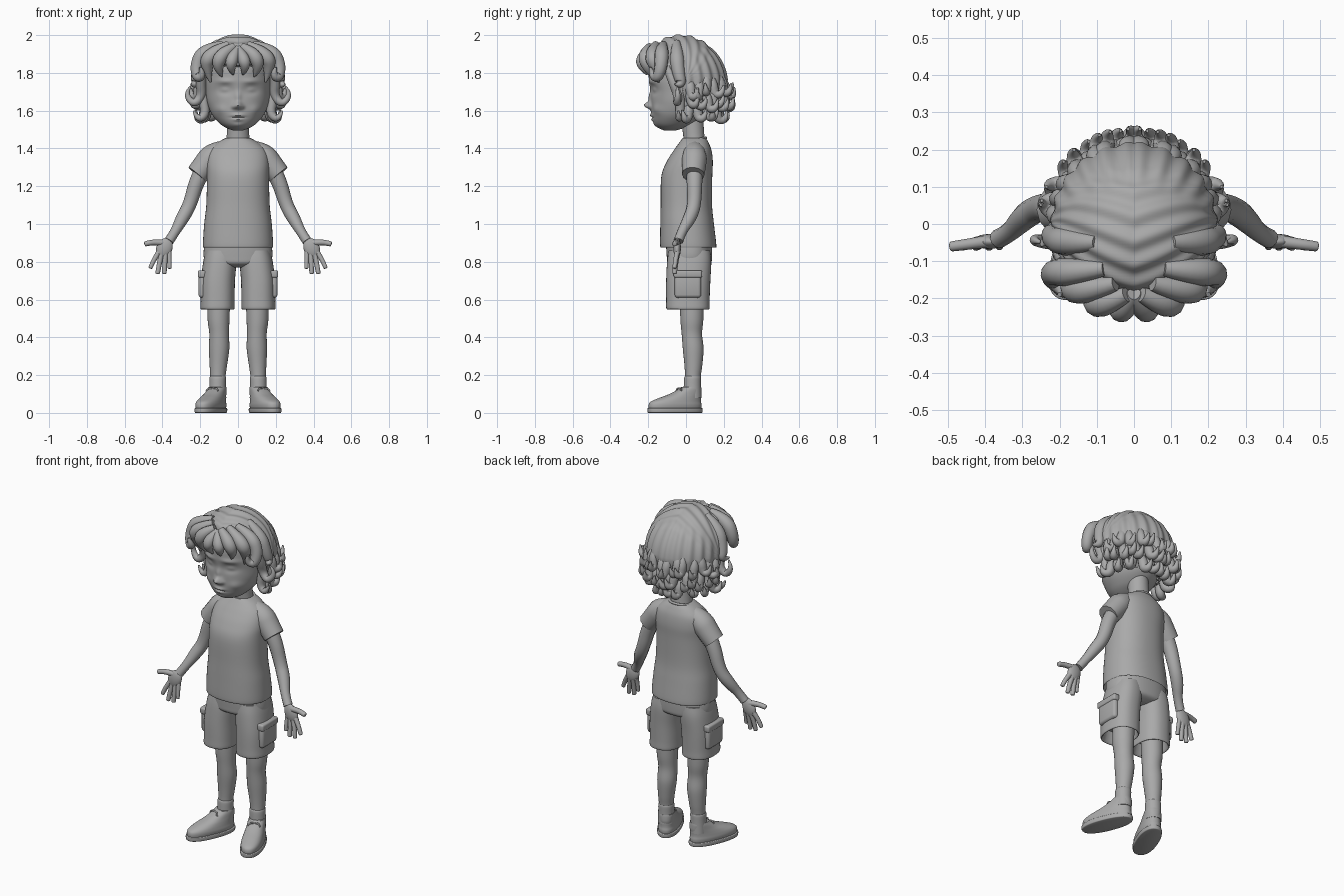
import bpy, bmesh, math, random
from mathutils import Matrix, Vector

random.seed(4)
if "Cube" in bpy.data.objects:
    bpy.data.objects.remove(bpy.data.objects["Cube"], do_unlink=True)

clay = bpy.data.materials.new("plain_grey")
clay.use_nodes = True
GREY = (0.4, 0.4, 0.4, 1)
clay.diffuse_color = GREY
clay.node_tree.nodes["Principled BSDF"].inputs["Base Color"].default_value = GREY
parts = []


def finish(name, bm, mirror=False):
    bmesh.ops.recalc_face_normals(bm, faces=bm.faces[:])
    mesh = bpy.data.meshes.new(name)
    bm.to_mesh(mesh)
    bm.free()
    mesh.materials.clear()
    mesh.materials.append(clay)
    ob = bpy.data.objects.new(name, mesh)
    bpy.context.collection.objects.link(ob)
    if mirror:
        ob.modifiers.new("mirror", 'MIRROR').use_mirror_merge = False
    parts.append(ob)
    return ob


def smooth_rings(rings, steps):
    out = []
    for i in range(len(rings) - 1):
        a, b, c, d = (rings[max(i - 1, 0)], rings[i], rings[i + 1],
                      rings[min(i + 2, len(rings) - 1)])
        for s in range(steps):
            t = s / steps
            out.append([q + 0.5 * t * (r - p + t * (2 * p - 5 * q + 4 * r - w
                        + t * (3 * (q - r) + w - p))) for p, q, r, w in zip(a, b, c, d)])
    return out + [list(rings[-1])]


def loft(name, rings, mirror=False, n=40, steps=5, power=2.0, sculpt=None, matrix=None):
    """Rings are (z, centre x, centre y, radius x, radius y)."""
    bm = bmesh.new()
    loops = []
    for z, cx, cy, rx, ry in smooth_rings(rings, steps):
        loop = []
        for k in range(n):
            c, s = math.cos(math.tau * k / n), math.sin(math.tau * k / n)
            x = cx + rx * math.copysign(abs(c) ** (2 / power), c)
            y = cy + ry * math.copysign(abs(s) ** (2 / power), s)
            loop.append(bm.verts.new(sculpt(x, y, z) if sculpt else (x, y, z)))
        loops.append(loop)
    for a, b in zip(loops, loops[1:]):
        for k in range(n):
            j = (k + 1) % n
            bm.faces.new((a[k], a[j], b[j], b[k]))
    bm.faces.new(loops[0][::-1])
    bm.faces.new(loops[-1])
    if matrix:
        bm.transform(matrix)
    return finish(name, bm, mirror)


def tubes(name, paths, mirror=True, matrix=None):
    """Each path is a list of (x, y, z, radius)."""
    cu = bpy.data.curves.new(name + "_path", 'CURVE')
    cu.dimensions, cu.bevel_depth, cu.bevel_resolution = '3D', 1, 4
    cu.use_fill_caps = True
    for path in paths:
        sp = cu.splines.new('NURBS')
        sp.points.add(len(path) - 1)
        for p, (x, y, z, r) in zip(sp.points, path):
            p.co, p.radius = (x, y, z, 1), r
        sp.order_u, sp.use_endpoint_u, sp.resolution_u = 3, True, 7
    tmp = bpy.data.objects.new(name + "_path", cu)
    bpy.context.collection.objects.link(tmp)
    dg = bpy.context.evaluated_depsgraph_get()
    mesh = bpy.data.meshes.new_from_object(tmp.evaluated_get(dg))
    bm = bmesh.new()
    bm.from_mesh(mesh)
    bpy.data.objects.remove(tmp, do_unlink=True)
    bpy.data.meshes.remove(mesh)
    if matrix:
        bm.transform(matrix)
    return finish(name, bm, mirror)


def ball(name, loc, size, turn=0, mirror=True):
    bm = bmesh.new()
    bmesh.ops.create_uvsphere(bm, u_segments=24, v_segments=14, radius=1)
    bm.transform(Matrix.Translation(loc) @ Matrix.Rotation(turn, 4, 'Y')
                 @ Matrix.Diagonal((*size, 1)))
    return finish(name, bm, mirror)


def box(name, loc, size, bevel):
    bm = bmesh.new()
    bmesh.ops.create_cube(bm, size=1)
    bm.transform(Matrix.Translation(loc) @ Matrix.Diagonal((*size, 1)))
    bmesh.ops.bevel(bm, geom=bm.edges[:], offset=bevel, segments=3, profile=0.5, affect='EDGES')
    return finish(name, bm, True)


# Head with sculpted face: x, z, width, height, depth of each soft bump
BUMPS = [(0, 1.628, .02, .018, .038), (.022, 1.62, .012, .01, .012), (0, 1.67, .015, .03, .012),
         (.07, 1.71, .035, .022, -.02), (.07, 1.71, .026, .015, .016), (.07, 1.755, .04, .012, .008),
         (0, 1.575, .03, .009, .01), (0, 1.564, .035, .004, -.007), (0, 1.552, .022, .008, .008),
         (0, 1.52, .03, .015, .006), (.095, 1.605, .03, .025, .008)]


def face(x, y, z):
    if y < -0.05:
        y -= sum(h * math.exp(-((abs(x) - bx) / w) ** 2 - ((z - bz) / v) ** 2)
                 for bx, bz, w, v, h in BUMPS)
    return x, y, z


loft("head", [(1.495, 0, -.085, .025, .03), (1.51, 0, -.075, .065, .07), (1.535, 0, -.06, .1, .11),
              (1.58, 0, -.04, .138, .142), (1.64, 0, -.025, .162, .16), (1.7, 0, -.015, .172, .172),
              (1.77, 0, -.012, .176, .185), (1.85, 0, -.02, .165, .17), (1.92, 0, -.02, .1, .11)],
     n=128, steps=9, sculpt=face)
ball("ear", (.175, .01, 1.65), (.018, .03, .045))
loft("neck", [(1.38, 0, .05, .07, .06), (1.46, 0, .042, .06, .056), (1.58, 0, .03, .058, .06)])

# Hair cap with wavy ridges, tucked inside the head where the face is bare
bm = bmesh.new()
bmesh.ops.create_uvsphere(bm, u_segments=160, v_segments=90, radius=1)
bm.transform(Matrix.Rotation(math.pi / 2, 4, 'Y'))
for v in bm.verts:
    d = v.co.normalized()
    lat = abs(math.asin(max(-1, min(1, d.x))))
    over = math.sin(20 * (math.atan2(d.z, d.y) + .35 * lat)) * math.cos(lat)
    down = math.sin(26 * math.atan2(abs(d.x), d.y + .25)) * math.hypot(d.x, d.y)
    back = max(0, min(1, (d.y - d.z + .3) * 2))
    r = 1 + .022 * (over * (1 - back) + down * back)
    x, y, z = .222 * r * d.x, .217 * r * d.y - .03 * max(d.z, 0), 1.77 + .23 * r * d.z
    bare = (y < -.02 and z < 1.79) or (y < -.1 and z < 1.84) or z < 1.585
    k = .68 if bare else 1
    v.co = (x * k, y * k, 1.77 + (z - 1.77) * k)
finish("hair_cap", bm)

# Fringe and temple locks
tubes("fringe_locks", [
    [(0, -.19, 1.93, .02), (.03, -.235, 1.88, .035), (.04, -.23, 1.83, .028), (.025, -.205, 1.79, .004)],
    [(.02, -.19, 1.94, .02), (.09, -.22, 1.9, .04), (.11, -.205, 1.83, .032), (.085, -.185, 1.78, .004)],
    [(.05, -.16, 1.95, .02), (.15, -.185, 1.9, .042), (.17, -.16, 1.83, .034), (.145, -.145, 1.75, .004)],
    [(.08, -.12, 1.95, .02), (.18, -.13, 1.92, .04), (.222, -.13, 1.84, .034), (.215, -.15, 1.77, .028),
     (.185, -.18, 1.79, .02), (.2, -.19, 1.83, .006)],
    [(.1, -.05, 1.96, .02), (.18, -.05, 1.9, .04), (.215, -.04, 1.8, .034), (.225, -.02, 1.73, .025),
     (.25, -.06, 1.74, .004)]])
tubes("temple_curls", [
    [(.185, -.1, 1.83, .02), (.2, -.07, 1.76, .028), (.19, -.04, 1.68, .025), (.235, -.05, 1.63, .02),
     (.28, -.04, 1.69, .014), (.25, -.05, 1.73, .004)],
    [(.19, -.03, 1.75, .02), (.185, -.03, 1.66, .026), (.17, -.03, 1.58, .024), (.215, -.04, 1.55, .018),
     (.235, -.04, 1.6, .005)]])

# Curled ends in rows around the sides and back
curls = []
for z0, reach, count in ((1.73, .208, 7), (1.665, .205, 7), (1.605, .175, 6)):
    for i in range(count):
        a = math.radians(2 + 86 * (i + random.uniform(.1, .9)) / count)
        out, side = Vector((math.cos(a), math.sin(a), 0)), Vector((-math.sin(a), math.cos(a), 0))
        z, turn = z0 + random.uniform(-.015, .015), random.choice((-.03, .03))
        curls.append([(*(out * (reach + o) + side * turn * s + Vector((0, 0, z + h))), r)
                      for o, s, h, r in ((-.03, 0, .06, .018), (0, 0, .02, .028), (.005, .3, -.045, .026),
                                         (.045, 1, -.045, .018), (.045, 1.3, .005, .004))])
tubes("back_curls", curls)

# Shirt
loft("shirt_body", [(.93, 0, .01, .165, .13), (.887, 0, .012, .178, .141), (.885, 0, .012, .186, .149),
                    (1.0, 0, .006, .179, .142), (1.1, 0, .002, .168, .136), (1.25, 0, .004, .164, .135),
                    (1.33, 0, .02, .165, .122), (1.39, 0, .035, .15, .1), (1.43, 0, .042, .11, .078),
                    (1.455, 0, .044, .066, .062)], n=64, power=2.3)
tubes("sleeve", [[(.06, .045, 1.4, .045), (.13, .045, 1.37, .068), (.18, .042, 1.305, .064),
                  (.216, .038, 1.262, .06)]])
ring = [(.068 * math.cos(t), .042 + .064 * math.sin(t), 1.444 + .012 * math.sin(t), .007)
        for t in (math.tau * i / 24 for i in range(25))]
tubes("collar", [ring], mirror=False)

# Arms and hands
tubes("arm", [[(.17, .045, 1.31, .045), (.215, .045, 1.24, .042), (.255, .045, 1.1, .036),
               (.295, .02, 1.03, .036), (.335, -.025, .955, .024), (.365, -.04, .91, .026)]])
ball("palm", (.39, -.047, .872), (.042, .02, .056), turn=-.4)
fingers = []
for base, tip, r in (((.365, .85), (.362, .763), .011), ((.385, .84), (.39, .735), .0125),
                     ((.405, .84), (.426, .735), .0125), ((.42, .85), (.465, .765), .012),
                     ((.395, .9), (.495, .893), .014)):
    fingers.append([(base[0] + (tip[0] - base[0]) * t, -.047 - .014 * t,
                     base[1] + (tip[1] - base[1]) * t + .008 * math.sin(math.pi * t), r * k)
                    for t, k in ((0, 1.2), (.5, 1.05), (.9, 1), (1, .9), (1, .2))])
tubes("fingers", fingers)

# Shorts with side pockets
loft("shorts_seat", [(.77, 0, .018, .08, .07), (.79, 0, .018, .16, .112), (.83, 0, .018, .182, .12),
                     (.92, 0, .015, .175, .122)], n=64, power=2.3)
loft("shorts_leg", [(.62, .108, .012, .07, .09), (.557, .108, .011, .08, .102), (.553, .109, .01, .09, .114),
                    (.6, .108, .01, .09, .115), (.7, .106, .012, .09, .117), (.8, .096, .017, .088, .117),
                    (.86, .09, .018, .08, .11)], mirror=True, power=2.4)
box("cargo_pocket", (.188, .01, .672), (.042, .14, .125), .016)
box("pocket_flap", (.19, .01, .735), (.046, .15, .04), .01)

# Legs and socks
loft("leg", [(.64, .1, .03, .06, .063), (.5, .103, .031, .058, .061), (.42, .1, .031, .052, .054),
             (.34, .1, .038, .054, .055), (.25, .104, .039, .046, .047), (.18, .107, .036, .04, .041),
             (.09, .108, .034, .042, .044)], mirror=True)
loft("sock", [(.08, .108, .034, .046, .048), (.14, .108, .034, .044, .046), (.185, .107, .035, .044, .045),
              (.195, .107, .036, .039, .04)], mirror=True)

# Shoes, turned outwards about the heel
SPLAY = Matrix.Translation((.108, .03, 0)) @ Matrix.Rotation(math.radians(22), 4, 'Z')
loft("shoe_upper", [(.01, 0, -.095, .055, .145), (.04, 0, -.095, .06, .148), (.06, 0, -.09, .058, .14),
                    (.08, 0, -.065, .054, .115), (.1, 0, -.035, .05, .088), (.125, 0, -.01, .047, .062),
                    (.138, 0, -.002, .044, .052)], mirror=True, power=2.3, matrix=SPLAY)
loft("shoe_sole", [(0, 0, -.095, .058, .148), (.004, 0, -.095, .063, .153), (.022, 0, -.095, .064, .154),
                   (.026, 0, -.095, .059, .149)], mirror=True, power=2.3, matrix=SPLAY)
laces = []
for i in range(4):
    y, z = -.145 + .028 * i, .082 + .013 * i
    laces.append([(-.035, y + .02, z - .012, .004), (0, y, z + .012, .005), (.035, y + .02, z - .012, .004)])
for s in (-1, 1):
    laces.append([(0, -.06, .125, .005), (s * .025, -.07, .14, .005), (s * .035, -.075, .115, .004)])
tubes("shoe_laces", laces, matrix=SPLAY)

# Smooth shading with sharp rims kept
bpy.ops.object.select_all(action='DESELECT')
for ob in parts:
    ob.select_set(True)
bpy.context.view_layer.objects.active = parts[0]
bpy.ops.object.shade_smooth_by_angle(angle=math.radians(45))
